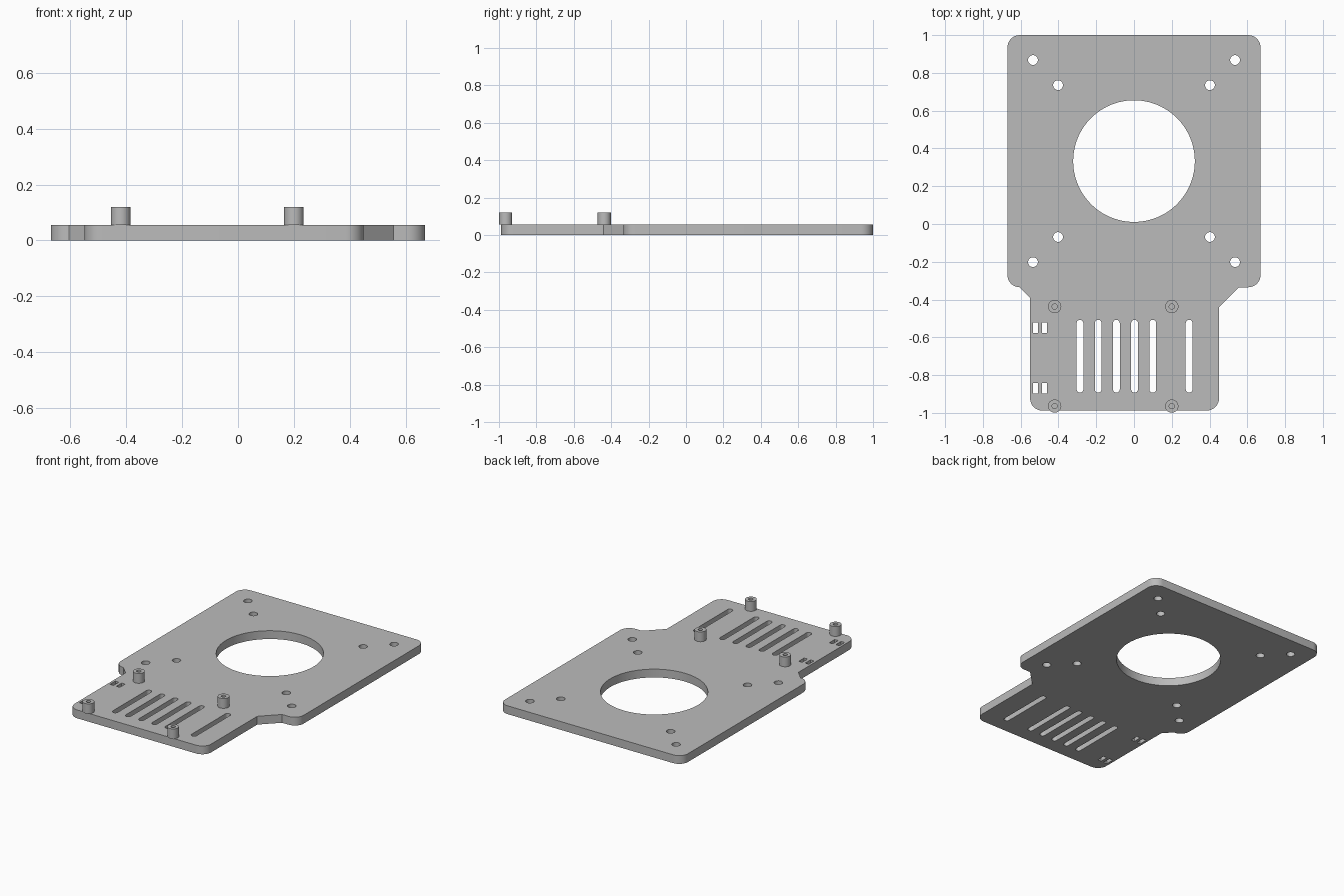
import bpy, bmesh
from math import sin, cos, pi, radians
from mathutils import Vector

cube = bpy.data.objects.get("Cube")
if cube:
    bpy.data.objects.remove(cube, do_unlink=True)

grey = bpy.data.materials.new("light_grey")
grey.use_nodes = True
colour = (0.5, 0.5, 0.5, 1)
grey.diffuse_color = colour
grey.node_tree.nodes["Principled BSDF"].inputs["Base Color"].default_value = colour

THICK, TOP = 0.055, 0.12


def circle(x, y, r, n=32):
    return [(x + r * cos(2 * pi * i / n), y + r * sin(2 * pi * i / n)) for i in range(n)]


def slot(x, y0, y1, r, n=8):
    """Vertical slot with rounded ends."""
    upper = [(x + r * cos(pi * i / n), y1 - r + r * sin(pi * i / n)) for i in range(n + 1)]
    lower = [(x - r * cos(pi * i / n), y0 + r - r * sin(pi * i / n)) for i in range(n + 1)]
    return upper + lower


def box(x, y0, y1, r):
    return [(x - r, y0), (x + r, y0), (x + r, y1), (x - r, y1)]


def rounded(corners, n=8):
    """Polygon from (x, y, radius) corners, with filleted corners."""
    out = []
    for i, (x, y, r) in enumerate(corners):
        p = Vector((x, y))
        if not r:
            out.append((x, y))
            continue
        a = (Vector(corners[i - 1][:2]) - p).normalized()
        b = (Vector(corners[(i + 1) % len(corners)][:2]) - p).normalized()
        for k in range(n + 1):
            t = pi / 2 * k / n
            out.append(tuple(p + r * (a * (1 - sin(t)) + b * (1 - cos(t)))))
    return out


def extrude_outline(name, loops, z0, z1):
    """Solid from an outer loop and hole loops, between two heights."""
    curve = bpy.data.curves.new(name + "_outline", 'CURVE')
    curve.dimensions, curve.fill_mode = '2D', 'BOTH'
    curve.extrude = (z1 - z0) / 2
    for loop in loops:
        spline = curve.splines.new('POLY')
        spline.points.add(len(loop) - 1)
        for point, (x, y) in zip(spline.points, loop):
            point.co = (x, y, 0, 1)
        spline.use_cyclic_u = True
    helper = bpy.data.objects.new(name + "_outline", curve)
    bpy.context.scene.collection.objects.link(helper)
    bpy.context.view_layer.update()
    mesh = bpy.data.meshes.new_from_object(
        helper.evaluated_get(bpy.context.evaluated_depsgraph_get()))
    bpy.data.objects.remove(helper, do_unlink=True)
    bpy.data.curves.remove(curve)

    bm = bmesh.new()
    bm.from_mesh(mesh)
    bmesh.ops.remove_doubles(bm, verts=bm.verts, dist=0.0001)
    bmesh.ops.translate(bm, verts=bm.verts, vec=(0, 0, (z0 + z1) / 2))
    bmesh.ops.recalc_face_normals(bm, faces=bm.faces)
    bm.to_mesh(mesh)
    bm.free()
    mesh.name = name
    mesh.materials.clear()
    mesh.materials.append(grey)
    obj = bpy.data.objects.new(name, mesh)
    bpy.context.scene.collection.objects.link(obj)
    bpy.ops.object.select_all(action='DESELECT')
    obj.select_set(True)
    bpy.context.view_layer.objects.active = obj
    bpy.ops.object.shade_smooth_by_angle(angle=radians(30))
    return obj


# Plate outline: wide body stepping in to an offset tail
R = 0.065
outline = rounded([
    (0.67, 1.0, R), (-0.67, 1.0, R), (-0.67, -0.335, R), (-0.605, -0.335, 0),
    (-0.55, -0.39, 0), (-0.55, -0.988, R), (0.45, -0.988, R), (0.45, -0.442, 0),
    (0.557, -0.335, 0), (0.67, -0.335, R)])

# Central opening and mounting holes
CY = 0.333
holes = [circle(0, CY, 0.322, 96)]
for d in (0.402, 0.535):
    for sx in (-1, 1):
        for sy in (-1, 1):
            holes.append(circle(sx * d, CY + sy * d, 0.026))

# Long slots (one position skipped) and small tie slots
for i in (0, 1, 2, 3, 4, 6):
    holes.append(slot(-0.286 + 0.0963 * i, -0.893, -0.507, 0.018))
for x in (-0.521, -0.474):
    for y in (-0.577, -0.897):
        holes.append(box(x, y, y + 0.056, 0.013))

extrude_outline("base_plate", [outline] + holes, 0, THICK)

# Hollow standoffs
for side, x in (("right", -0.42), ("left", 0.2)):
    for end, y in (("back", -0.437), ("front", -0.964)):
        extrude_outline(f"standoff_{end}_{side}",
                        [circle(x, y, 0.035), circle(x, y, 0.014, 24)], THICK, TOP)
        # Overhanging foot is closed off beneath the bore by the plate
